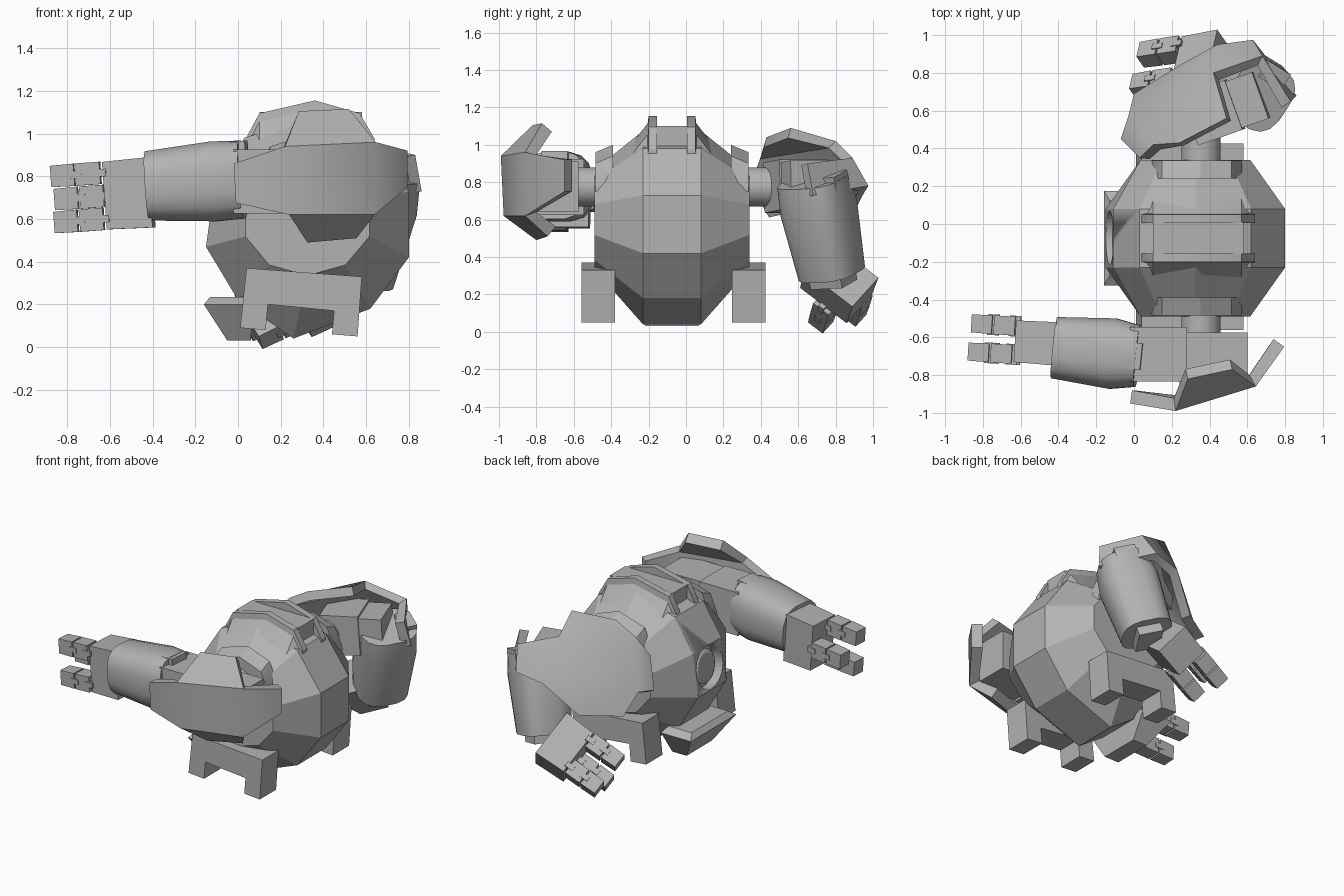
import bpy, bmesh
from math import sin, cos, pi, radians, copysign
from mathutils import Vector, Matrix

cube = bpy.data.objects.get("Cube")
if cube:
    bpy.data.objects.remove(cube, do_unlink=True)

grey = bpy.data.materials.new("plain_grey")
grey.use_nodes = True
COLOUR = (0.45, 0.45, 0.45, 1)
grey.diffuse_color = COLOUR
grey.node_tree.nodes["Principled BSDF"].inputs["Base Color"].default_value = COLOUR

MID_X, MID_Y = 0.325, -0.075


def finish(name, bm, angle=30):
    bmesh.ops.recalc_face_normals(bm, faces=bm.faces[:])
    mesh = bpy.data.meshes.new(name)
    bm.to_mesh(mesh)
    bm.free()
    mesh.materials.append(grey)
    mesh.polygons.foreach_set("use_smooth", [True] * len(mesh.polygons))
    mesh.set_sharp_from_angle(angle=radians(angle))
    obj = bpy.data.objects.new(name, mesh)
    bpy.context.collection.objects.link(obj)
    return obj


def loft(name, rings, matrix=Matrix(), angle=30):
    """Closed solid through rings with equal point counts."""
    bm = bmesh.new()
    rows = [[bm.verts.new(matrix @ Vector(p)) for p in ring] for ring in rings]
    n = len(rows[0])
    for r, s in zip(rows, rows[1:]):
        for i in range(n):
            bm.faces.new((r[i], r[(i + 1) % n], s[(i + 1) % n], s[i]))
    bm.faces.new(rows[0])
    bm.faces.new(rows[-1])
    return finish(name, bm, angle)


def rect(x, y, z, w, h):
    """Rectangle across the local x axis."""
    return [(x, y + a * w / 2, z + b * h / 2) for a, b in ((-1, -1), (1, -1), (1, 1), (-1, 1))]


def box(name, x0, x1, y, z, w, h, matrix=Matrix(), taper=1):
    return loft(name, [rect(x0, y, z, w, h), rect(x1, y, z, w * taper, h * taper)], matrix)


def rounded(x, w, h, n=16, power=0.7):
    """Rounded-square ring across the local x axis."""
    ring = []
    for i in range(n):
        c, s = cos(2 * pi * (i + 0.5) / n), sin(2 * pi * (i + 0.5) / n)
        ring.append((x, copysign(abs(c) ** power, c) * w / 2, copysign(abs(s) ** power, s) * h / 2))
    return ring


def frame(a, b, up):
    """Matrix at a, local x towards b, local z close to up."""
    x = (Vector(b) - Vector(a)).normalized()
    y = Vector(up).cross(x).normalized()
    m = Matrix((x, y, x.cross(y))).transposed().to_4x4()
    m.translation = Vector(a)
    return m


def prism_y(name, outline, y0, y1):
    return loft(name, [[(x, y, z) for x, z in outline] for y in (y0, y1)])


def circle(radius, n):
    return [(radius * cos(2 * pi * (i + 0.5) / n), radius * sin(2 * pi * (i + 0.5) / n)) for i in range(n)]


# Faceted round body with small, slightly flattened ends
BELT = ((0.8, 0.73), (0.62, 0.98), (MID_X, 1.075), (0.03, 0.98), (-0.11, 0.76),
        (-0.15, 0.47), (0.0, 0.22), (0.26, 0.04), (0.62, 0.18), (0.8, 0.42))
END = [(MID_X + u, 0.6 + 0.87 * v) for u, v in circle(0.305, 10)]
body = loft("body", [[(x, MID_Y + off, z) for x, z in ring]
                     for off, ring in ((-0.415, END), (-0.155, BELT), (0.155, BELT), (0.415, END))],
            angle=10)

# Recessed eye on the -x side
EYE = Matrix.Translation((-0.13, MID_Y, 0.62)) @ Matrix.Rotation(radians(8), 4, 'Y')


def eye_ring(x, r):
    return [(x, u, v) for u, v in circle(r, 16)]


cutter = loft("eye_cutter", [eye_ring(-0.1, 0.145), eye_ring(0.07, 0.145)], EYE)
cutter.hide_render = True
cutter.hide_viewport = True
cut = body.modifiers.new("eye_socket", 'BOOLEAN')
cut.operation = 'DIFFERENCE'
cut.object = cutter
loft("eye_lens", [eye_ring(0.1, 0.115), eye_ring(0.04, 0.115), eye_ring(0.025, 0.09)], EYE)

# Raised armour strips over the top, separated by grooves
ARCH = ((0.03, -0.19), (0.1, -0.06), (0.36, 0), (0.57, -0.06), (0.64, -0.18))
STRIPS = (("inner", 1, ((0.08, 1.155), (0.125, 1.155), (0.13, 1.115), (0.235, 0.98))),
          ("outer", 0.78, ((0.315, 1.0), (0.41, 0.96))))
for side, word in ((-1, "right"), (1, "left")):
    for label, width, profile in STRIPS:
        base = [(profile[-1][0], 0.75), (profile[0][0], 0.75)]
        loft(f"{word}_{label}_top_strip",
             [[(MID_X + (x - MID_X) * width, MID_Y + side * off, z + d) for off, z in profile]
              + [(MID_X + (x - MID_X) * width, MID_Y + side * off, z) for off, z in base]
              for x, d in ARCH])
box("top_plate", 0.1, 0.58, MID_Y, 1.0, 0.17, 0.2)

# Bracket-shaped feet
BRACKET = ((0.04, 0.37), (0.58, 0.33), (0.56, 0.05), (0.44, 0.06),
           (0.45, 0.17), (0.14, 0.2), (0.13, 0.08), (0.01, 0.09))
for word, y in (("right", -0.47), ("left", 0.335)):
    prism_y(f"{word}_foot", BRACKET, y - 0.09, y + 0.09)

# Sloping skirt plate under the eye
SKIRT = ((-0.05, 0.06, 0.03, 0.14), (-0.16, 0.07, 0.2, 0.25), (-0.13, 0.05, 0.235, 0.2))
loft("lower_skirt", [[(x0, MID_Y - w, z), (x1, MID_Y - w, z), (x1, MID_Y + w, z), (x0, MID_Y + w, z)]
                     for x0, x1, z, w in SKIRT])

# Shoulder axle through the body
prism_y("shoulder_axle", [(0.355 + u, 0.775 + v) for u, v in circle(0.105, 20)], -0.65, 0.56)


def forearm(side, a, b, up):
    m = frame(a, b, up)
    length = (Vector(b) - Vector(a)).length
    loft(f"{side}_forearm", [rounded(0, 0.33, 0.37), rounded(0.3 * length, 0.38, 0.38),
                             rounded(length, 0.33, 0.33)], m)
    box(f"{side}_elbow_tab", -0.03, 0.16, 0, 0.13, 0.14, 0.1, m)
    box(f"{side}_wrist", length - 0.02, length + 0.06, 0, 0, 0.16, 0.2, m)


def hand(side, wrist, tip, up):
    """Palm, two outer fingers and one opposed thumb."""
    m = frame(wrist, tip, up)
    box(f"{side}_palm", 0, 0.215, 0, 0, 0.23, 0.33, m, 0.96)
    for label, y, z in (("upper_finger", 0.07, 0.108), ("lower_finger", 0.07, -0.108), ("thumb", -0.08, 0)):
        box(f"{side}_{label}_base", 0.228, 0.34, y, z, 0.1, 0.105, m)
        box(f"{side}_{label}_tip", 0.35, 0.46, y, z, 0.1, 0.105, m, 0.95)
        for k, x in enumerate((0.2, 0.315)):
            box(f"{side}_{label}_hinge_{k}", x, x + 0.06, y, z, 0.11, 0.035, m)


def pad(name, columns, flaps, out, thickness):
    """Curved armour sheet with thickness: a strip of columns plus two flaps."""
    bm = bmesh.new()
    cols = [[bm.verts.new(p) for p in col] for col in columns]
    for c, d in zip(cols, cols[1:]):
        bm.faces.new((c[0], d[0], d[1], c[1]))
    for row, flap in enumerate(flaps):
        p, q = (bm.verts.new(v) for v in flap)
        bm.faces.new((cols[1][row], cols[2][row], q, p))
    sheet = bm.faces[:]
    rim = [e for e in bm.edges if e.is_boundary]
    bmesh.ops.recalc_face_normals(bm, faces=sheet)
    bm.normal_update()
    total = sum((f.normal * f.calc_area() for f in sheet), Vector())
    depth = copysign(thickness, total.dot(Vector(out)))
    inner = {v: bm.verts.new(v.co - v.normal * depth) for v in bm.verts[:]}
    for f in sheet:
        bm.faces.new([inner[v] for v in reversed(f.verts)])
    for e in rim:
        a, b = e.verts
        bm.faces.new((a, b, inner[b], inner[a]))
    finish(name, bm, 40)


# Outstretched right arm
box("right_shoulder", 0.24, 0.6, -0.71, 0.775, 0.27, 0.27)
box("right_upper_arm", -0.02, 0.28, -0.69, 0.775, 0.29, 0.3)
forearm("right", (0.02, -0.7, 0.785), (-0.42, -0.655, 0.755), (0, 0, 1))
hand("right", (-0.405, -0.635, 0.725), (-0.88, -0.605, 0.69), (0, 0, 1))
pad("right_shoulder_pad",
    [((-0.01, -0.95, 0.675), (-0.02, -0.95, 0.86)), ((0.24, -0.975, 0.62), (0.22, -0.99, 0.94)),
     ((0.64, -0.86, 0.62), (0.645, -0.86, 0.96)), ((0.795, -0.65, 0.75), (0.795, -0.65, 0.92))],
    [((0.325, -0.8, 0.49), (0.555, -0.74, 0.51)), ((0.285, -0.82, 1.105), (0.52, -0.77, 1.115))],
    (0, -1, 0), 0.07)

# Bent left arm
m = frame((0.3, 0.55, 0.77), (0.72, 0.7, 0.8), (0, 0, 1))
box("left_shoulder", 0, 0.25, 0, 0, 0.28, 0.27, m)
box("left_upper_arm", 0.2, 0.4, 0, 0, 0.26, 0.24, m)
forearm("left", (0.67, 0.68, 0.81), (0.55, 0.78, 0.31), (0.5, 0.8, 0))
hand("left", (0.46, 0.83, 0.31), (0.06, 0.77, 0.11), (0.25, 0.75, -0.52))
pad("left_shoulder_pad",
    [((-0.07, 0.45, 0.64), (0.03, 0.35, 0.82)), ((-0.03, 0.57, 0.66), (0.1, 0.42, 0.96)),
     ((0.44, 0.95, 0.74), (0.42, 0.8, 1.02)), ((0.63, 0.975, 0.78), (0.68, 0.89, 0.93)),
     ((0.86, 0.68, 0.73), (0.83, 0.65, 0.9))],
    [((0.0, 0.69, 0.53), (0.24, 0.84, 0.53)), ((0.24, 0.43, 1.04), (0.49, 0.56, 1.09))],
    (-0.5, 0.8, 0.3), 0.06)
